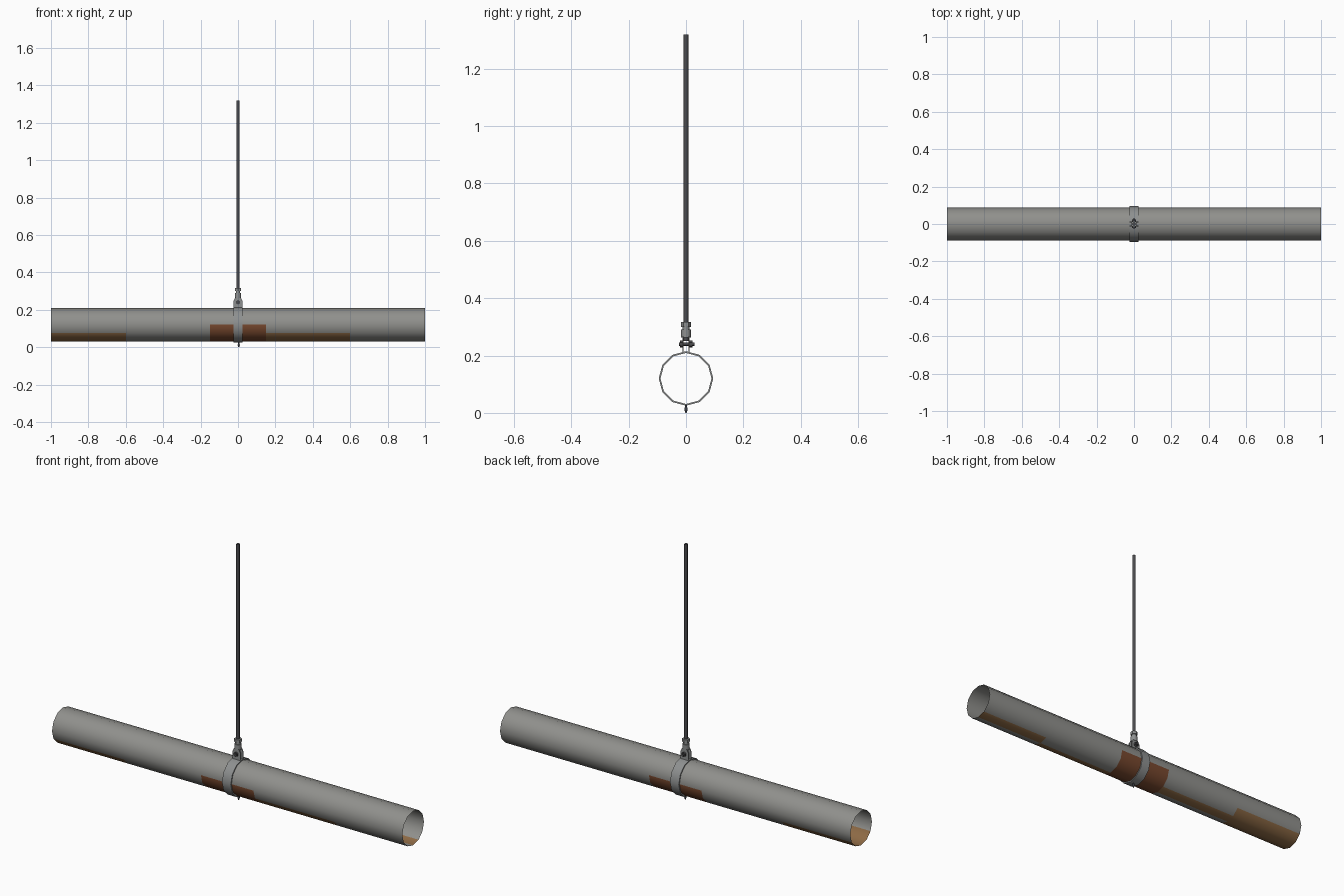
import bpy, bmesh, math
from mathutils import Matrix, Vector

if "Cube" in bpy.data.objects:
    bpy.data.objects.remove(bpy.data.objects["Cube"])


def material(name, rgb):
    m = bpy.data.materials.new(name)
    m.diffuse_color = (*rgb, 1)
    m.use_nodes = True
    m.node_tree.nodes["Principled BSDF"].inputs["Base Color"].default_value = m.diffuse_color
    return m


PIPE = material("pipe_grey", (0.28, 0.28, 0.265))
RUST = material("light_rust", (0.27, 0.145, 0.06))
DARK_RUST = material("dark_rust", (0.19, 0.066, 0.028))
STEEL = material("galvanised_steel", (0.27, 0.28, 0.28))
ROD = material("dark_steel", (0.07, 0.07, 0.075))
DRIP = material("drip_dark", (0.06, 0.065, 0.08))

CZ, R, SIDES = 0.12, 0.0885, 12


def finish(name, bm, mats, smooth=None):
    me = bpy.data.meshes.new(name)
    bm.normal_update()
    bm.to_mesh(me)
    bm.free()
    ob = bpy.data.objects.new(name, me)
    bpy.context.collection.objects.link(ob)
    for m in mats:
        me.materials.append(m)
    if smooth:
        bpy.ops.object.select_all(action='DESELECT')
        ob.select_set(True)
        bpy.context.view_layer.objects.active = ob
        bpy.ops.object.shade_smooth_by_angle(angle=math.radians(smooth))
    return ob


def cylinder(name, r, a, b, mat, sides=12, smooth=40, r2=None):
    a, b = Vector(a), Vector(b)
    bm = bmesh.new()
    turn = (b - a).to_track_quat('Z', 'Y').to_matrix().to_4x4()
    bmesh.ops.create_cone(bm, cap_ends=True, segments=sides, radius1=r,
                          radius2=r if r2 is None else r2, depth=(b - a).length,
                          matrix=Matrix.Translation((a + b) / 2) @ turn)
    return finish(name, bm, [mat], smooth)


def ring(bm, x, r):
    return [bm.verts.new((x, r * math.cos(i * math.tau / SIDES),
                          CZ + r * math.sin(i * math.tau / SIDES))) for i in range(SIDES)]


def bridge(bm, a, b):
    return [bm.faces.new((a[i], a[(i + 1) % SIDES], b[(i + 1) % SIDES], b[i]))
            for i in range(SIDES)]


# Open pipe in five lengths; each has rust on a range of its lower sides
# (side 6 starts at the front, 9 is straight down, 11 ends at the back)
bm = bmesh.new()
cuts = [-1, -0.6, -0.15, 0.15, 0.6, 1]
rusty = [(7, 10, 1), (9, 9, 1), (6, 11, 2), (7, 8, 1), (9, 9, 1)]
rings = [ring(bm, x, R) for x in cuts]
for k, (lo, hi, mat) in enumerate(rusty):
    for i, f in enumerate(bridge(bm, rings[k], rings[k + 1])):
        if lo <= i <= hi:
            f.material_index = mat
bmesh.ops.reverse_faces(bm, faces=bm.faces[:])
bmesh.ops.recalc_face_normals(bm, faces=bm.faces[:])
finish("pipe", bm, [PIPE, RUST, DARK_RUST], 40)

# Clamp band around the pipe
bm = bmesh.new()
loops = [ring(bm, x, r) for x, r in
         ((-0.025, 0.095), (0.025, 0.095), (0.025, 0.089), (-0.025, 0.089))]
for k in range(4):
    bridge(bm, loops[k], loops[(k + 1) % 4])
bmesh.ops.recalc_face_normals(bm, faces=bm.faces[:])
finish("clamp_band", bm, [STEEL], 40)

# Pair of tapered ears above the band
profile = [(-0.023, 0.208), (0.023, 0.208), (0.023, 0.248), (0.014, 0.266),
           (-0.014, 0.266), (-0.023, 0.248)]
for name, y in (("front_ear", -0.013), ("back_ear", 0.008)):
    bm = bmesh.new()
    f = bm.faces.new([bm.verts.new((x, y, z)) for x, z in profile])
    ext = bmesh.ops.extrude_face_region(bm, geom=[f])
    bmesh.ops.translate(bm, vec=(0, 0.005, 0),
                        verts=[v for v in ext["geom"] if isinstance(v, bmesh.types.BMVert)])
    bmesh.ops.recalc_face_normals(bm, faces=bm.faces[:])
    finish(name, bm, [STEEL])

# Cross bolt through the ears
cylinder("cross_bolt", 0.006, (0, -0.025, 0.24), (0, 0.03, 0.24), ROD)
cylinder("bolt_head", 0.012, (0, -0.021, 0.24), (0, -0.013, 0.24), ROD, 6, 20)
cylinder("bolt_nut", 0.012, (0, 0.013, 0.24), (0, 0.023, 0.24), ROD, 6, 20)

# Swivel socket, lock nut and hanging rod
cylinder("swivel_socket", 0.017, (0, 0, 0.262), (0, 0, 0.29), STEEL)
cylinder("swivel_neck", 0.012, (0, 0, 0.29), (0, 0, 0.301), STEEL)
cylinder("lock_nut", 0.018, (0, 0, 0.3), (0, 0, 0.316), STEEL, 6, 20)
cylinder("hanging_rod", 0.0085, (0, 0, 0.25), (0, 0, 1.32), ROD, 8, 50)

# Drip hanging under the band
cylinder("drip_top", 0.006, (0.004, 0, 0.012), (0.004, 0, 0.028), DRIP, 8, 60, 0.002)
cylinder("drip_tip", 0.002, (0.004, 0, 0), (0.004, 0, 0.012), DRIP, 8, 60, 0.006)
